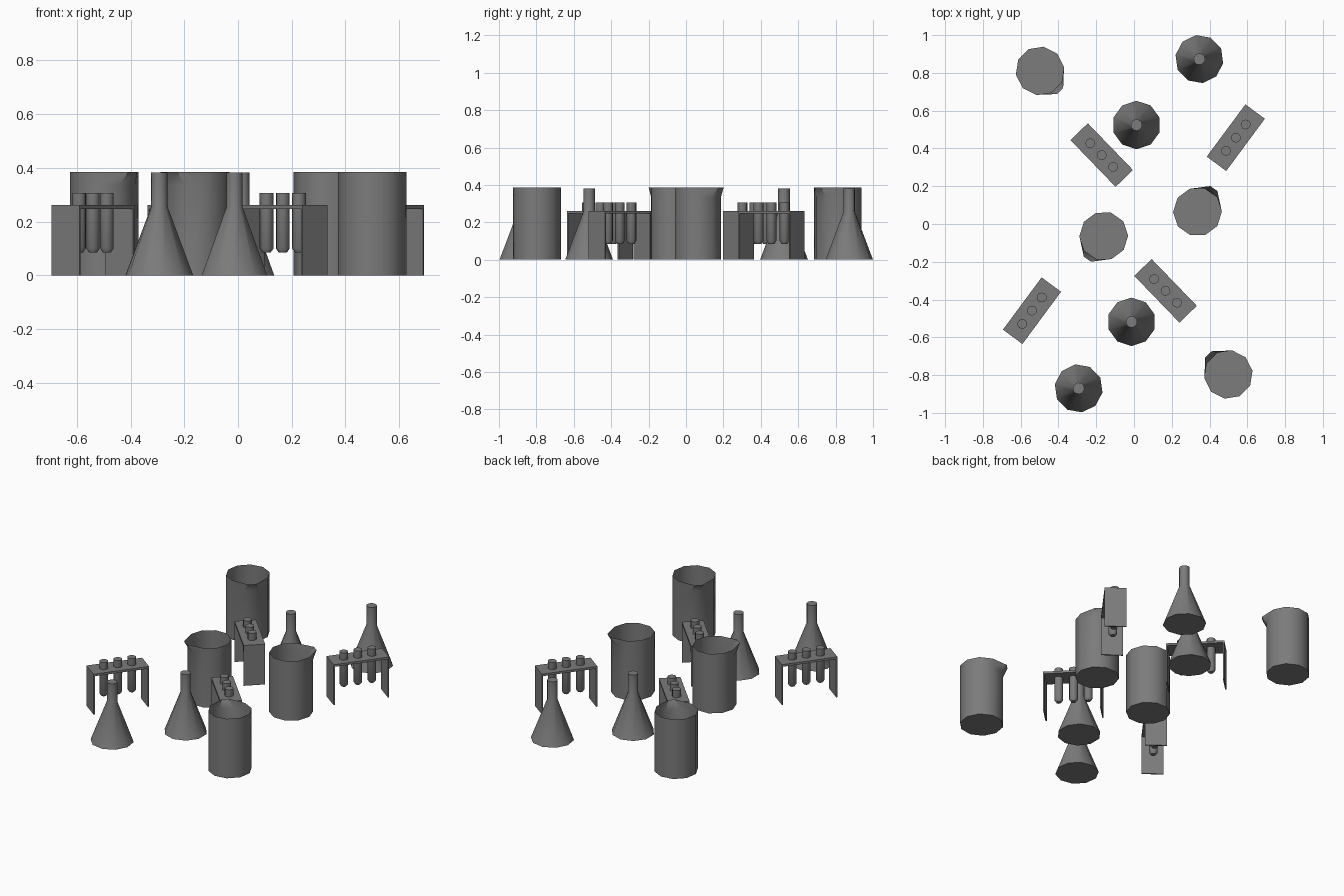
import bpy, bmesh
from math import sin, cos, radians, pi
from mathutils import Matrix

if "Cube" in bpy.data.objects:
    bpy.data.objects.remove(bpy.data.objects["Cube"])

N = 10  # sides of every round part

grey = bpy.data.materials.new("dark_grey")
grey.diffuse_color = (0.2, 0.2, 0.2, 1)
grey.use_nodes = True
grey.node_tree.nodes["Principled BSDF"].inputs["Base Color"].default_value = grey.diffuse_color


def finish(bm, name, x, y, angle):
    bmesh.ops.recalc_face_normals(bm, faces=bm.faces)
    me = bpy.data.meshes.new(name)
    bm.to_mesh(me)
    bm.free()
    me.materials.append(grey)
    ob = bpy.data.objects.new(name, me)
    ob.location = (x + 0.003, y, 0)
    ob.rotation_euler.z = radians(angle)
    bpy.context.collection.objects.link(ob)
    bpy.ops.object.select_all(action='DESELECT')
    ob.select_set(True)
    bpy.context.view_layer.objects.active = ob
    bpy.ops.object.shade_smooth_by_angle(angle=radians(40))


def lathe(bm, profile, cx=0.0, phase=0.0, cap_top=True):
    """Stack of N-sided rings from (radius, z) pairs; returns the rings."""
    rings = [[bm.verts.new((cx + r * cos(phase + 2 * pi * i / N),
                            r * sin(phase + 2 * pi * i / N), z))
              for i in range(N)] for r, z in profile]
    for a, b in zip(rings, rings[1:]):
        for i in range(N):
            j = (i + 1) % N
            bm.faces.new((a[i], a[j], b[j], b[i]))
    bm.faces.new(rings[0][::-1])
    if cap_top:
        bm.faces.new(rings[-1])
    return rings


def box(bm, size, center):
    bmesh.ops.create_cube(bm, size=1, matrix=Matrix.Translation(center)
                          @ Matrix.Diagonal((*size, 1)))


def flask(x, y, angle):
    bm = bmesh.new()
    lathe(bm, [(0.128, 0), (0.031, 0.256), (0.031, 0.382)])
    finish(bm, "flask", x, y, angle)


def beaker(x, y, angle):
    # open cup; two rim corners pulled out and together form the pouring lip
    bm = bmesh.new()
    rings = lathe(bm, [(0.129, 0), (0.129, 0.337), (0.129, 0.385)],
                  phase=-pi / N, cap_top=False)
    for v, s in zip(rings[2][:2], (-1, 1)):
        v.co = (0.151, s * 0.023, 0.385)
    finish(bm, "beaker", x, y, angle)


def rack(x, y, angle):
    # top plate on two end panels
    bm = bmesh.new()
    box(bm, (0.344, 0.128, 0.014), (0, 0, 0.254))
    for s in (-1, 1):
        box(bm, (0.008, 0.128, 0.248), (s * 0.168, 0, 0.124))
    finish(bm, "tube_rack", x, y, angle)
    # three tubes hanging through the plate
    bm = bmesh.new()
    for k in (-1, 0, 1):
        lathe(bm, [(0.015, 0.084), (0.026, 0.1), (0.026, 0.307)], cx=k * 0.087)
    finish(bm, "test_tubes", x, y, angle)


for p in [(0.343, 0.873, 98), (0.01, 0.524, 90),
          (-0.016, -0.518, 90), (-0.296, -0.87, 98)]:
    flask(*p)
for p in [(-0.501, 0.811, -45), (0.333, 0.064, 55),
          (-0.163, -0.063, 235), (0.497, -0.797, 135)]:
    beaker(*p)
for p in [(-0.174, 0.365, -46), (0.536, 0.457, 53.5),
          (-0.543, -0.459, 53.5), (0.164, -0.354, -46)]:
    rack(*p)
